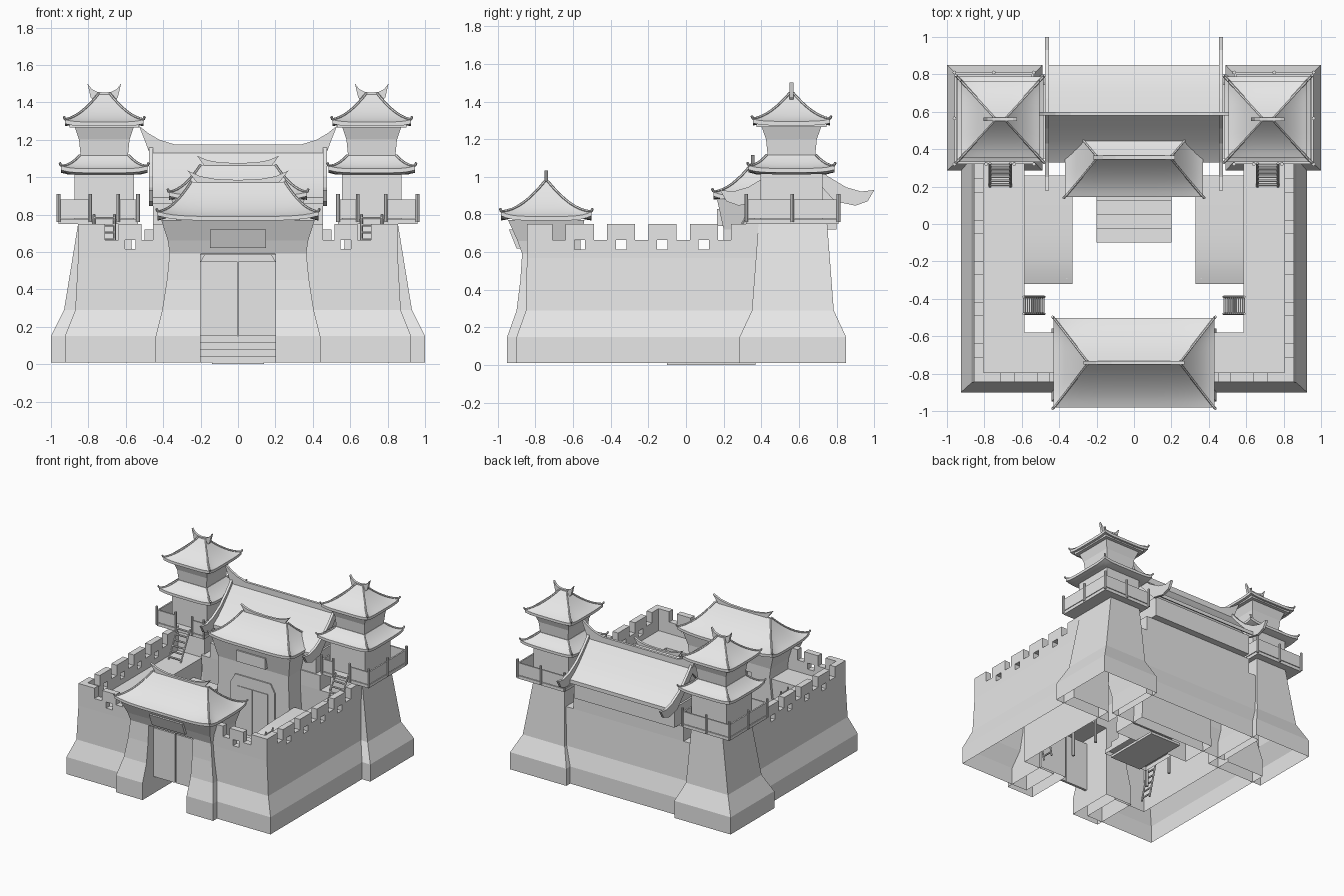
import bpy, bmesh, math
from mathutils import Vector

if "Cube" in bpy.data.objects:
    bpy.data.objects.remove(bpy.data.objects["Cube"], do_unlink=True)

stone = bpy.data.materials.new("pale_grey")
stone.use_nodes = True
GREY = (0.8, 0.8, 0.8, 1)
stone.diffuse_color = GREY
stone.node_tree.nodes["Principled BSDF"].inputs["Base Color"].default_value = GREY


def finish(name, bm, smooth=False):
    bmesh.ops.recalc_face_normals(bm, faces=bm.faces[:])
    # Walls are hollow shells, open at the ground
    ground = [f for f in bm.faces if all(abs(v.co.z - .01) < .001 for v in f.verts)]
    bmesh.ops.delete(bm, geom=ground, context='FACES_ONLY')
    mesh = bpy.data.meshes.new(name)
    bm.to_mesh(mesh)
    bm.free()
    mesh.materials.append(stone)
    ob = bpy.data.objects.new(name, mesh)
    bpy.context.collection.objects.link(ob)
    if smooth:
        bpy.ops.object.select_all(action='DESELECT')
        ob.select_set(True)
        bpy.context.view_layer.objects.active = ob
        bpy.ops.object.shade_smooth_by_angle(angle=math.radians(35))


def skin(bm, rings):
    """Join closed rings of points into a capped skin."""
    loops = [[bm.verts.new(p) for p in r] for r in rings]
    n = len(loops[0])
    for a, b in zip(loops, loops[1:]):
        for i in range(n):
            j = (i + 1) % n
            bm.faces.new((a[i], a[j], b[j], b[i]))
    bm.faces.new(loops[0][::-1])
    bm.faces.new(loops[-1])


def loft(name, sections, s=1):
    """Stack of rectangles: z, x0, x1, y0, y1 (s mirrors x)."""
    bm = bmesh.new()
    skin(bm, [[(s * a, c, z), (s * b, c, z), (s * b, d, z), (s * a, d, z)]
              for z, a, b, c, d in sections])
    finish(name, bm)


def boxes(name, items, s=1):
    bm = bmesh.new()
    for a, b, c, d, z0, z1 in items:
        skin(bm, [[(s * a, c, z), (s * b, c, z), (s * b, d, z), (s * a, d, z)] for z in (z0, z1)])
    finish(name, bm)


def prism(name, outline, place, lo, hi, smooth=False):
    bm = bmesh.new()
    skin(bm, [[place(u, v, t) for u, v in outline] for t in (lo, hi)])
    finish(name, bm, smooth)


def rods(name, pairs, r, sides=6):
    bm = bmesh.new()
    for a, b in pairs:
        a, b = Vector(a), Vector(b)
        q = (b - a).to_track_quat('Z', 'Y')
        ring = [q @ Vector((r * math.cos(k * math.tau / sides), r * math.sin(k * math.tau / sides), 0))
                for k in range(sides)]
        skin(bm, [[a + p for p in ring], [b + p for p in ring]])
    finish(name, bm)


def ladder(name, foot, top, half, count):
    foot, top, half = Vector(foot), Vector(top), Vector(half)
    pairs = [(foot + half * k, top + half * k) for k in (-1, 1)]
    for i in range(count):
        p = foot.lerp(top, (i + 0.5) / count)
        pairs.append((p - half, p + half))
    rods(name, pairs, 0.007)


def hip_roof(name, cx, cy, ex, ey, rx, ry, z0, z1, lift, n=12):
    """Sweeping hipped roof with raised corners and hip ribs."""
    def point(u, v, t, dz):
        x, y = ex + (rx - ex) * t, ey + (ry - ey) * t
        rise = lift * (abs(u * v) ** 5) * (1 - t) ** 3
        return (cx + u * x, cy + v * y, z0 + (z1 - z0) * (0.4 * t + 0.6 * t ** 1.9) + rise + dz)
    k = [-1 + 2 * i / n for i in range(n)]
    edge = [(a, -1) for a in k] + [(1, a) for a in k] + [(-a, 1) for a in k] + [(-1, -a) for a in k]
    levels = [(0.4, -0.05), (0.15, -0.03), (0, -0.022)] + [(i / 8, 0) for i in range(9)]
    bm = bmesh.new()
    skin(bm, [[point(u, v, t, dz) for u, v in edge] for t, dz in levels])
    finish(name, bm, True)
    ribs = []
    for u in (-1, 1):
        for v in (-1, 1):
            path = [point(u, v, i / 8, 0.002) for i in range(9)]
            tip = Vector(path[0]) + Vector((u * 0.006, v * 0.006, 0.015))
            ribs += list(zip([tip] + path, path))
    rods(name + "_ribs", ribs, 0.007)


def ridge_horns(name, cx, cy, half, z0, zmid, ztip):
    side = [(0, zmid), (0.45, zmid + 0.1 * (ztip - zmid)), (0.75, zmid + 0.4 * (ztip - zmid)),
            (1, ztip), (0.8, z0 + 0.35 * (zmid - z0)), (0.65, z0)]
    outline = [(u * half, z) for u, z in side] + [(-u * half, z) for u, z in side[:0:-1]]
    prism(name, outline, lambda u, v, t: (cx + u, cy + t, v), -0.01, 0.01)


def battlement(name, start, end, merlons, holes, place):
    """Parapet along an axis; place turns (from, to, z0, z1) into a box."""
    parts = [place(start, end, .57, .615)]
    cuts = [start] + [c + k for c in holes for k in (-.028, .028)] + [end]
    parts += [place(a, b, .615, .665) for a, b in zip(cuts[::2], cuts[1::2])]
    parts += [place(a, b, .665, .75) for a, b in merlons]
    boxes(name, parts, s)


for s, side in ((1, "left"), (-1, "right")):
    # L-shaped curtain wall with battered base
    bm = bmesh.new()
    skin(bm, [[(s * x, y, z) for x, y in ((.3, -oy), (ox, -oy), (ox, .4), (.585, .4), (.585, -.58), (.3, -.58))]
              for z, ox, oy in ((.01, .925, .9), (.15, .925, .9), (.29, .87, .85), (.57, .855, .845))])
    finish(side + "_curtain_wall", bm)

    # Battlements with loopholes
    holes = [-.565 + .22 * i for i in range(4)]
    teeth = [(-.845, -.71)] + [(c - .075, c + .075) for c in holes] + [(.24, .4)]
    battlement(side + "_battlement", -.845, .4, teeth, holes,
               lambda a, b, z0, z1: (.805, .855, a, b, z0, z1))
    battlement(side + "_front_battlement", .36, .855, [(.36, .455), (.515, .64), (.71, .855)], [.575],
               lambda a, b, z0, z1: (a, b, -.845, -.795, z0, z1))

    # Gate pier
    loft(side + "_gate_pier", [(0.01, .2, .44, -.95, -.56), (.15, .2, .44, -.95, -.56),
                               (.29, .2, .405, -.9, -.56), (.45, .2, .38, -.88, -.56),
                               (.6, .2, .365, -.87, -.56)], s)

    # Raised court gallery on posts beside the hall
    prism(side + "_gallery", [(-.32, .385), (-.32, .4), (-.26, .42), (-.18, .435), (-.05, .445), (.26, .45),
                              (.26, .42), (-.18, .41)],
          lambda u, v, t: (s * t, u, v), .33, .585, True)
    rods(side + "_gallery_posts", [((s * .36, y, .015), (s * .36, y, .41)) for y in (-.28, -.02)], .012, 8)

    # Corner tower: base, balcony, two storeys, two roofs
    cx, cy = s * .715, .56
    loft(side + "_tower_base", [(0.01, .49, 1.0, .285, .85), (.15, .49, 1.0, .285, .85),
                                (.29, .55, .93, .35, .785), (.75, .575, .855, .385, .75)], s)
    x0, x1, y0, y1, w = .535, .96, .32, .81, .012
    rail = (.78, .88)
    boxes(side + "_balcony", [(x0, x1, y0, y1, .75, .775),
                              (x0, .64, y0, y0 + w, *rail), (.79, x1, y0, y0 + w, *rail),
                              (x0, x1, y1 - w, y1, *rail), (x0, x0 + w, y0, y1, *rail),
                              (x1 - w, x1, y0, y1, *rail)], s)
    posts = [(x, y) for x in (x0, x1) for y in (y0, (y0 + y1) / 2, y1)]
    posts += [(.64, y0), (.79, y0), (.75, y1)]
    rods(side + "_balcony_posts", [((s * x, y, .76), (s * x, y, .91)) for x, y in posts], .01, 8)
    loft(side + "_tower_lower_storey", [(.77, .557, .873, .395, .725), (1.04, .557, .873, .395, .725)], s)
    hip_roof(side + "_tower_lower_roof", cx, cy, .232, .228, .13, .13, 1.045, 1.115, .015)
    loft(side + "_tower_upper_storey", [(1.1, .59, .84, .435, .685), (1.2, .58, .85, .425, .695),
                                        (1.27, .557, .873, .40, .72)], s)
    boxes(side + "_tower_eave_band", [(.53, .90, .375, .745, 1.265, 1.29)], s)
    hip_roof(side + "_tower_upper_roof", cx, cy, .21, .205, .03, .008, 1.295, 1.445, .012)
    ridge_horns(side + "_tower_finial", cx, cy, .09, 1.41, 1.452, 1.5)

    # Ladders to the balcony and the wall walk
    ladder(side + "_balcony_ladder", (s * .715, .2, .57), (s * .715, .325, .8), (.055, 0, 0), 6)
    ladder(side + "_court_ladder", (s * .48, -.435, .02), (s * .59, -.435, .6), (0, .045, 0), 10)

    # Gate and hall door leaves
    boxes(side + "_gate_leaf", [(.003, .2, -.81, -.79, .15, .55)], s)
    boxes(side + "_hall_door_leaf", [(.003, .14, .185, .195, .15, .53)], s)

    # Upswept gable boards of the hall
    board = [(0, 1.17), (.08, 1.08), (.16, 1.005), (.26, .945), (.34, .922), (.41, .93),
             (.375, .87), (.31, .847), (.2, .87), (.1, .98), (0, 1.09)]
    for f, end in ((1, "back"), (-1, "front")):
        prism(side + "_gable_board_" + end, board, lambda u, v, t: (s * t, .59 + f * u, v), .455, .475)

# Gatehouse top, sign and roof
boxes("gate_lintel", [(-.2, .2, -.85, -.56, .585, .6)])
loft("gate_flare", [(.59, -.365, .365, -.87, -.56), (.66, -.375, .375, -.895, -.56), (.77, -.41, .41, -.945, -.54)])
loft("gate_sign", [(.62, -.15, .15, -.9, -.86), (.72, -.15, .15, -.94, -.9)])
hip_roof("gate_roof", 0, -.742, .43, .24, .25, .008, .79, .975, .025, 20)
ridge_horns("gate_ridge", 0, -.742, .27, .955, .985, 1.035)

# Rear hall: battered wall, body, ridged roof
loft("hall_back_wall", [(.01, -.55, .55, .4, .8), (.15, -.55, .55, .4, .8),
                        (.29, -.56, .56, .36, .76), (.6, -.58, .58, .35, .745)])
boxes("hall_body", [(-.5, .5, .35, .745, .6, .72), (-.455, .455, .36, .8, .72, .88)])
slope = [(0, 1.14), (.07, 1.06), (.14, .985), (.2, .93), (.26, .89)]
under = [(d, z - .03) for d, z in slope]
outline = [(-d, z) for d, z in slope[:0:-1]] + slope + under[:0:-1] + [(-d, z) for d, z in under]
prism("hall_roof", outline, lambda u, v, t: (t, .59 + u, v), -.46, .46, True)
prism("hall_gable_infill", [(-.2, .87), (0, 1.12), (.2, .87)],
      lambda u, v, t: (t, .59 + u, v), -.44, .44)
half = [(.34, 1.175), (.42, 1.2), (.48, 1.235), (.53, 1.275), (.5, 1.2), (.47, 1.12)]
prism("hall_ridge", half + [(-x, z) for x, z in half[::-1]],
      lambda u, v, t: (u, .59 + t, v), -.01, .01)

# Hall porch with door surround, sign and steps
loft("porch_body", [(.01, -.34, .34, .2, .5), (.6, -.32, .32, .2, .5),
                    (.72, -.32, .32, .2, .5), (.88, -.355, .355, .165, .5)])
frame = [(-.2, .15), (-.2, .55), (-.16, .62), (.16, .62), (.2, .55), (.2, .15)]
prism("porch_door_surround", frame, lambda u, v, t: (u, t, v), .19, .21)
boxes("porch_sign", [(-.13, .13, .165, .2, .74, .83)])
hip_roof("porch_roof", 0, .355, .37, .21, .2, .008, .9, 1.065, .02, 20)
ridge_horns("porch_ridge", 0, .355, .22, 1.045, 1.075, 1.115)
boxes("porch_steps", [(-.2, .2, -.1 + i * .075, .2, .01 + i * .035, .045 + i * .035) for i in range(4)])
boxes("porch_footing", [(-.14, .14, -.1, .37, 0, .02)])
